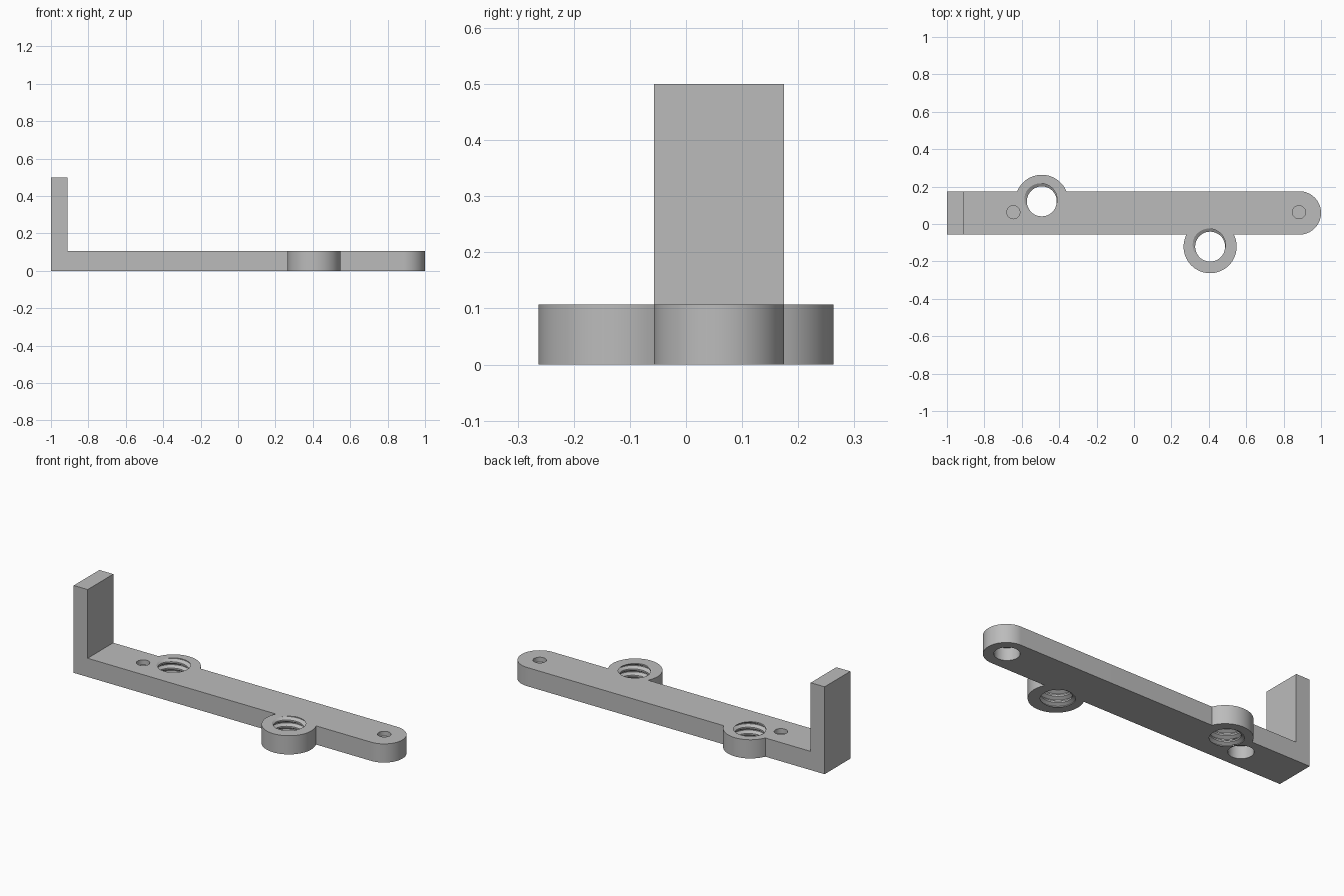
import bpy, bmesh
from math import pi, sin, cos, asin, tau

if "Cube" in bpy.data.objects:
    bpy.data.objects.remove(bpy.data.objects["Cube"])

FRONT, BACK, THICK = -0.057, 0.175, 0.107
MID, END_R = (FRONT + BACK) / 2, (BACK - FRONT) / 2
WALL_X, WALL_TOP = -0.912, 0.5
BOSS_R = 0.142
BOSSES = [(-0.493, 0.121), (0.407, -0.121)]
SCREWS = [(-0.645, 0.063), (0.882, 0.063)]

grey = bpy.data.materials.new("light grey")
grey.use_nodes = True
colour = (0.5, 0.5, 0.5, 1)
grey.diffuse_color = colour
grey.node_tree.nodes["Principled BSDF"].inputs["Base Color"].default_value = colour


def make_object(name, bm):
    bmesh.ops.recalc_face_normals(bm, faces=bm.faces[:])
    mesh = bpy.data.meshes.new(name)
    bm.to_mesh(mesh)
    bm.free()
    obj = bpy.data.objects.new(name, mesh)
    mesh.materials.append(grey)
    bpy.context.collection.objects.link(obj)
    return obj


def arc(cx, cy, r, a0, a1, steps=40):
    return [(cx + r * cos(a0 + (a1 - a0) * i / steps),
             cy + r * sin(a0 + (a1 - a0) * i / steps)) for i in range(steps + 1)]


def bracket_mesh():
    # Plan outline, counter-clockwise: bar, front boss, round end, back boss
    (bx, by), (fx, fy) = BOSSES
    fa = asin((FRONT - fy) / BOSS_R)
    ba = asin((BACK - by) / BOSS_R)
    outline = [(-1, FRONT), (WALL_X, FRONT)]
    outline += arc(fx, fy, BOSS_R, pi - fa, tau + fa)
    outline += arc(1 - END_R, MID, END_R, -pi / 2, pi / 2)
    outline += arc(bx, by, BOSS_R, ba, pi - ba)
    outline += [(WALL_X, BACK), (-1, BACK)]
    bm = bmesh.new()
    base = bm.faces.new([bm.verts.new((x, y, 0)) for x, y in outline])
    ext = bmesh.ops.extrude_face_region(bm, geom=[base])["geom"]
    top = next(g for g in ext if isinstance(g, bmesh.types.BMFace))
    for v in top.verts:
        v.co.z = THICK
    # Split off the end of the top face and pull it up into the wall
    ends = [v for v in top.verts if abs(v.co.x - WALL_X) < 1e-4]
    bmesh.utils.face_split(top, ends[0], ends[1])
    foot = next(f for f in bm.faces if all(
        v.co.z > THICK / 2 and v.co.x < WALL_X + 0.001 for v in f.verts))
    wall = bmesh.ops.extrude_face_region(bm, geom=[foot])["geom"]
    for v in wall:
        if isinstance(v, bmesh.types.BMVert):
            v.co.z = WALL_TOP
    if foot.is_valid:
        bmesh.ops.delete(bm, geom=[foot], context='FACES_ONLY')
    bmesh.ops.recalc_face_normals(bm, faces=bm.faces[:])
    bmesh.ops.dissolve_limit(bm, angle_limit=0.005, verts=bm.verts[:], edges=bm.edges[:])
    return bm


def cylinder_mesh(x, y, r, z0, z1):
    bm = bmesh.new()
    bmesh.ops.create_cone(bm, cap_ends=True, segments=48, radius1=r, radius2=r, depth=z1 - z0)
    bmesh.ops.translate(bm, vec=(x, y, (z0 + z1) / 2), verts=bm.verts[:])
    return bm


def thread_mesh(x, y, minor=0.08, major=0.098, pitch=0.036, turns=7, n=48):
    # Helical strands of the thread profile, closed by fans at both ends
    bm = bmesh.new()
    start, count = -2 * pitch, turns * n
    profile = [(0, minor), (0.25, minor), (0.56, major), (0.69, major)]
    strands = [[bm.verts.new((x + r * cos(tau * k / n), y + r * sin(tau * k / n),
                              start + pitch * (off + k / n)))
                for k in range(count + 1)] for off, r in profile]
    for s, a in enumerate(strands):
        last = s == len(strands) - 1
        b = strands[0][n:] if last else strands[s + 1]
        for k in range(len(b) - 1):
            bm.faces.new((a[k], a[k + 1], b[k + 1], b[k]))
    low = bm.verts.new((x, y, start))
    high = bm.verts.new((x, y, start + pitch * turns))
    for e in [e for e in bm.edges if e.is_boundary]:
        tip = low if e.verts[0].co.z < THICK / 2 else high
        bm.faces.new((e.verts[0], e.verts[1], tip))
    return bm


bracket = make_object("bracket", bracket_mesh())
bpy.context.view_layer.objects.active = bracket
bracket.select_set(True)


def cut(bm):
    cutter = make_object("hole_cutter", bm)
    cutter.hide_render = True
    mod = bracket.modifiers.new("hole", 'BOOLEAN')
    mod.operation, mod.solver, mod.object = 'DIFFERENCE', 'EXACT', cutter
    bpy.ops.object.modifier_apply(modifier=mod.name)
    bpy.data.objects.remove(cutter)


# Threaded holes through the bosses
for x, y in BOSSES:
    cut(thread_mesh(x, y))
# Screw holes: narrow above, wide recess below, thin web between
for x, y in SCREWS:
    cut(cylinder_mesh(x, y, 0.035, 0.08, 0.15))
    cut(cylinder_mesh(x, y, 0.066, -0.05, 0.072))

bpy.ops.object.shade_smooth_by_angle(angle=0.5)
